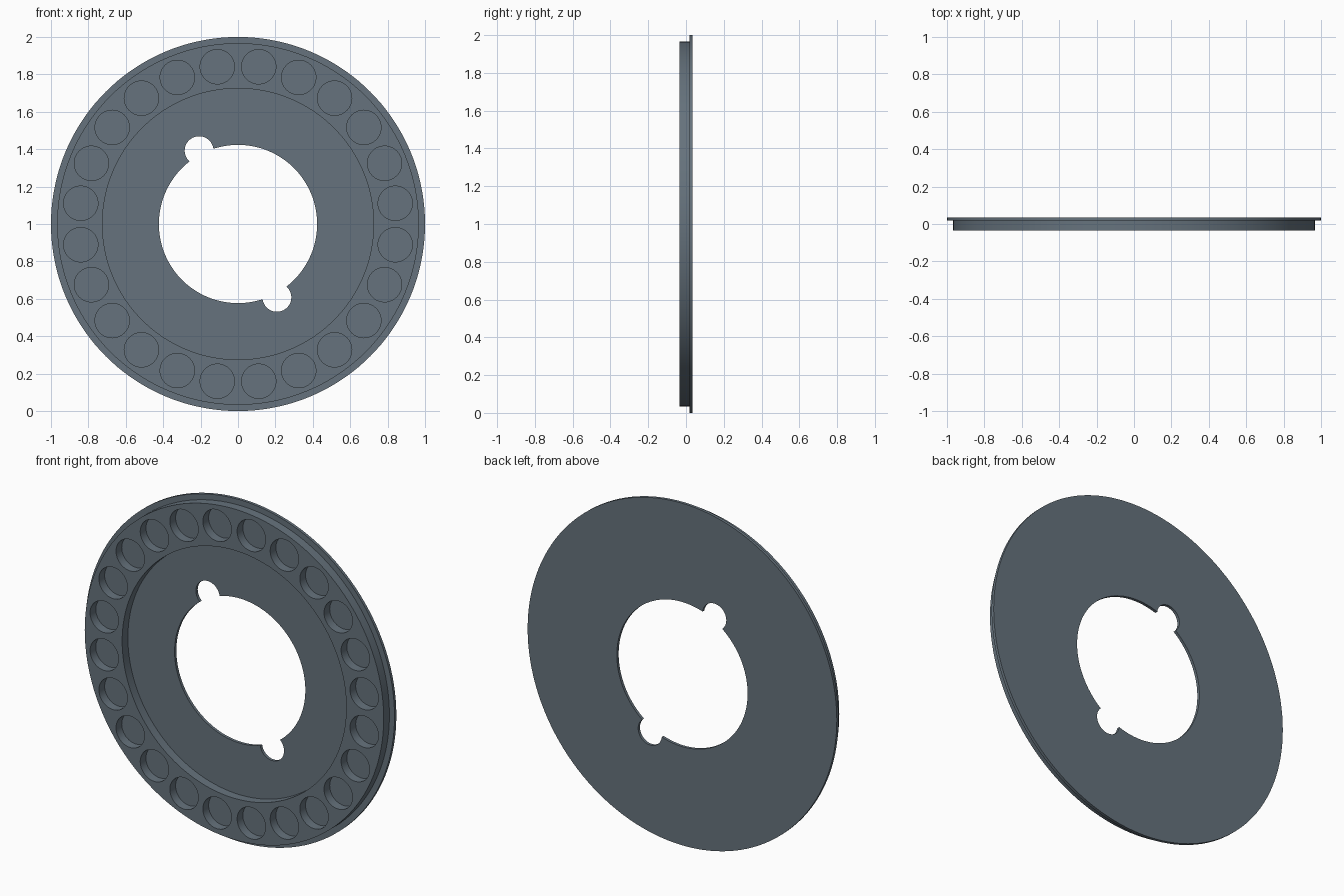
import bpy, bmesh, math
from mathutils import Matrix, Vector

cube = bpy.data.objects.get("Cube")
if cube:
    bpy.data.objects.remove(cube, do_unlink=True)

FRONT, STEP, BACK = -0.035, 0.018, 0.035
CENTRE = Vector((0, 0, 1))

slate = bpy.data.materials.new("slate_grey")
slate.use_nodes = True
colour = (0.133, 0.171, 0.205, 1)
slate.diffuse_color = colour
slate.node_tree.nodes["Principled BSDF"].inputs["Base Color"].default_value = colour


def make_object(name, bm):
    bmesh.ops.recalc_face_normals(bm, faces=bm.faces)
    mesh = bpy.data.meshes.new(name)
    bm.to_mesh(mesh)
    bm.free()
    mesh.materials.append(slate)
    obj = bpy.data.objects.new(name, mesh)
    bpy.context.collection.objects.link(obj)
    return obj


def lathe(name, profile, sides=144):
    """Revolve a closed (radius, y) profile about the y axis."""
    bm = bmesh.new()
    rings = []
    for i in range(sides):
        a = math.tau * i / sides
        rings.append([bm.verts.new(CENTRE + Vector((r * math.cos(a), y, r * math.sin(a))))
                      for r, y in profile])
    n = len(profile)
    for i, ring in enumerate(rings):
        after = rings[(i + 1) % sides]
        for j in range(n):
            k = (j + 1) % n
            bm.faces.new((ring[j], ring[k], after[k], after[j]))
    return make_object(name, bm)


def cut_cylinders(target, name, angles, distance, radius, y0, y1):
    """Cut a circle of round holes running from y0 to y1."""
    bm = bmesh.new()
    for a in angles:
        place = Vector((distance * math.cos(a), (y0 + y1) / 2, distance * math.sin(a)))
        bmesh.ops.create_cone(bm, cap_ends=True, segments=48, radius1=radius, radius2=radius,
                              depth=y1 - y0,
                              matrix=Matrix.Translation(CENTRE + place)
                              @ Matrix.Rotation(math.pi / 2, 4, 'X'))
    cutter = make_object(name, bm)
    cutter.hide_render = True
    mod = target.modifiers.new(name, 'BOOLEAN')
    mod.operation = 'DIFFERENCE'
    mod.solver = 'EXACT'
    mod.object = cutter
    bpy.context.view_layer.objects.active = target
    bpy.ops.object.modifier_apply(modifier=name)
    bpy.data.objects.remove(cutter, do_unlink=True)


# Thin back plate with a raised front ring and a central bore
disc = lathe("pocketed_disc", [
    (0.423, STEP), (0.725, STEP), (0.725, FRONT), (0.967, FRONT),
    (0.967, STEP), (1.0, STEP), (1.0, BACK), (0.423, BACK)])

# Round blind pockets in the raised ring
count = 24
cut_cylinders(disc, "pocket_cutter", [math.tau * (i + 0.5) / count for i in range(count)],
              0.848, 0.092, FRONT - 0.1, STEP)

# Two opposite notches on the bore
notch = math.atan2(0.392, -0.208)
cut_cylinders(disc, "notch_cutter", [notch, notch + math.pi], 0.444, 0.077, -0.2, 0.2)

# Smooth round walls, crisp edges
bpy.ops.object.select_all(action='DESELECT')
disc.select_set(True)
bpy.context.view_layer.objects.active = disc
bpy.ops.object.shade_smooth_by_angle(angle=math.radians(30))
